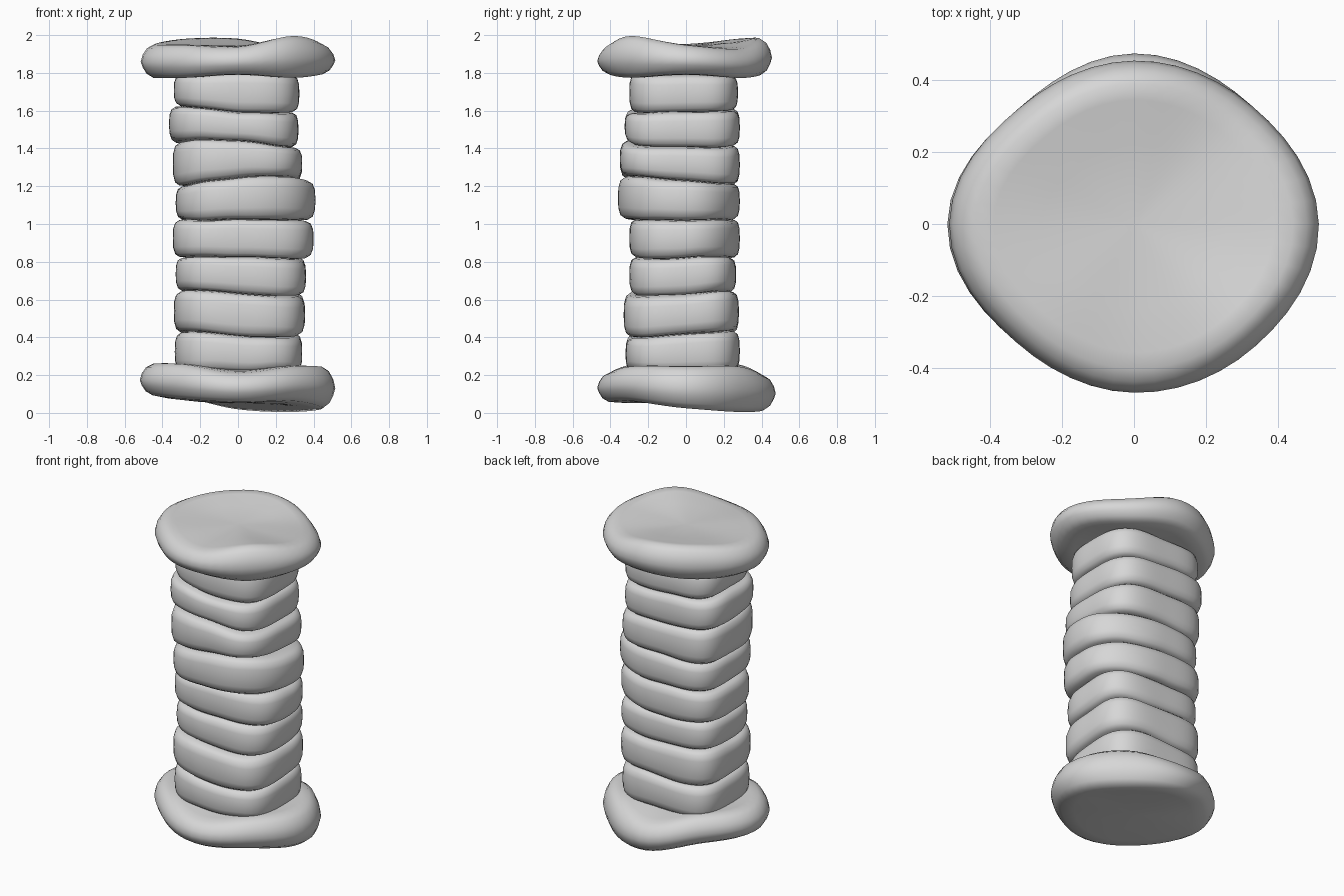
import bpy, bmesh
from math import pi, cos, sin, floor
from mathutils import Vector, noise

if "Cube" in bpy.data.objects:
    bpy.data.objects.remove(bpy.data.objects["Cube"])

stone = bpy.data.materials.new("grey stone")
stone.use_nodes = True
stone.diffuse_color = (0.68, 0.68, 0.68, 1)
stone.node_tree.nodes["Principled BSDF"].inputs["Base Color"].default_value = (0.68, 0.68, 0.68, 1)


def around(values, angle):
    """Smooth closed interpolation of evenly spaced values round the circle."""
    n = len(values)
    s = angle / (2 * pi) * n
    i, t = floor(s), s - floor(s)
    a, b, c, d = (values[(i + k) % n] for k in (-1, 0, 1, 2))
    return b + t * (c - a + t * (2*a - 5*b + 4*c - d + t * (3*(b - c) + d - a))) / 2


def loft(name, profile, outline, low, high, steps):
    """Rings follow an outline; the profile blends from the low to the high surface."""
    bm = bmesh.new()
    rings = []
    for r, t in profile:
        ring = []
        for k in range(steps):
            ang = 2 * pi * k / steps
            p = outline(ang) * r
            z0, z1 = low(p, ang, r), high(p, ang, r)
            ring.append(bm.verts.new((p.x, p.y, z0 + (z1 - z0) * t)))
        rings.append(ring)
    for a, b in zip(rings, rings[1:]):
        for k in range(steps):
            j = (k + 1) % steps
            bm.faces.new((a[k], a[j], b[j], b[k]))
    bm.faces.new(rings[0][::-1])
    bm.faces.new(rings[-1])
    mesh = bpy.data.meshes.new(name)
    bm.to_mesh(mesh)
    bm.free()
    mesh.materials.append(stone)
    mesh.shade_smooth()
    obj = bpy.data.objects.new(name, mesh)
    bpy.context.collection.objects.link(obj)


# Round end caps: radius, underside and top height every 45 degrees from +x
cap_profile = [(.05, 0), (.4, 0), (.72, 0), (.87, .02), (.94, .14), (.98, .32), (1, .48),
               (.98, .68), (.935, .87), (.86, .98), (.76, 1), (.5, 1), (.25, 1), (.05, 1)]


def cap(name, radii, under, over, mid_under, mid_over):
    def surface(rim, middle):
        def height(p, ang, r):
            w = min(1, (r / .86) ** 2)
            return middle + (around(rim, ang) - middle) * w
        return height

    def outline(ang):
        return Vector((cos(ang), sin(ang))) * around(radii, ang)
    loft(name, cap_profile, outline, surface(under, mid_under), surface(over, mid_over), 48)


cap("bottom_cap", [.515, .465, .475, .455, .52, .465, .47, .475],
    [.02, 0, .015, .08, .09, .07, .055, .06],
    [.25, .25, .2, .26, .265, .26, .215, .25], .05, .24)
cap("top_cap", [.515, .465, .455, .455, .515, .465, .47, .48],
    [1.79, 1.77, 1.785, 1.77, 1.77, 1.77, 1.79, 1.77],
    [1.95, 1.93, 1.985, 1.985, 1.955, 1.95, 1.94, 2], 1.79, 1.945)

# Seam heights at front left-hand, front right-hand, back right-hand, back left-hand
# corners of the shaft, then an extra lift in the middle of the front
seams = [(.22, .22, .22, .22, 0), (.44, .39, .44, .42, -.005), (.65, .6, .655, .64, .01),
         (.83, .81, .83, .82, .005), (1.02, 1.02, 1.02, 1.02, 0), (1.2, 1.25, 1.21, 1.2, .02),
         (1.45, 1.4, 1.4, 1.42, .015), (1.635, 1.585, 1.6, 1.61, -.015), (1.78, 1.78, 1.79, 1.79, .02)]

# Reach of each slab towards -x, +x, -y, +y
reach = [(.335, .34, .32, .285), (.34, .355, .33, .28), (.33, .36, .3, .265), (.345, .4, .3, .285),
         (.33, .41, .36, .285), (.345, .34, .35, .285), (.365, .32, .325, .285), (.34, .325, .3, .275)]

# Corner crispness in the order +x+y, -x+y, -x-y, +x-y; two slabs are worn on the +x side
usual_corners = (3.5, 4, 3, 3.4)
worn_corners = {3: (2.2, 3.8, 3, 3.2), 4: (2.2, 3.6, 2.8, 2.4)}

slab_profile = [(.1, 0), (.5, 0), (.8, 0), (.9, .02), (.965, .1), (.995, .27), (1, .5),
                (.995, .75), (.965, .91), (.9, .98), (.8, 1), (.5, 1), (.1, 1)]


def seam_surface(seam, index):
    fl, fr, br, bl, lift = seam

    def height(p, ang, r):
        u = min(1, max(0, p.x / .66 + .5))
        v = min(1, max(0, p.y / .6 + .5))
        z = (fl * (1 - u) + fr * u) * (1 - v) + (bl * (1 - u) + br * u) * v
        wave = noise.noise(Vector((p.x * 5, p.y * 5, index * 3.7))) * .01
        return z + lift * sin(pi * u) * (1 - v) + wave
    return height


def slab_outline(size, corners):
    left, right, front, back = size

    def outline(ang):
        c, s = cos(ang), sin(ang)
        power = corners[int(ang / (pi / 2)) % 4]
        k = (abs(c) ** power + abs(s) ** power) ** (-1 / power)
        return Vector((c * k * (right if c > 0 else left), s * k * (back if s > 0 else front)))
    return outline


for i, size in enumerate(reach):
    loft("shaft_slab_%d" % (i + 1), slab_profile,
         slab_outline(size, worn_corners.get(i, usual_corners)),
         seam_surface(seams[i], i), seam_surface(seams[i + 1], i + 1), 64)
